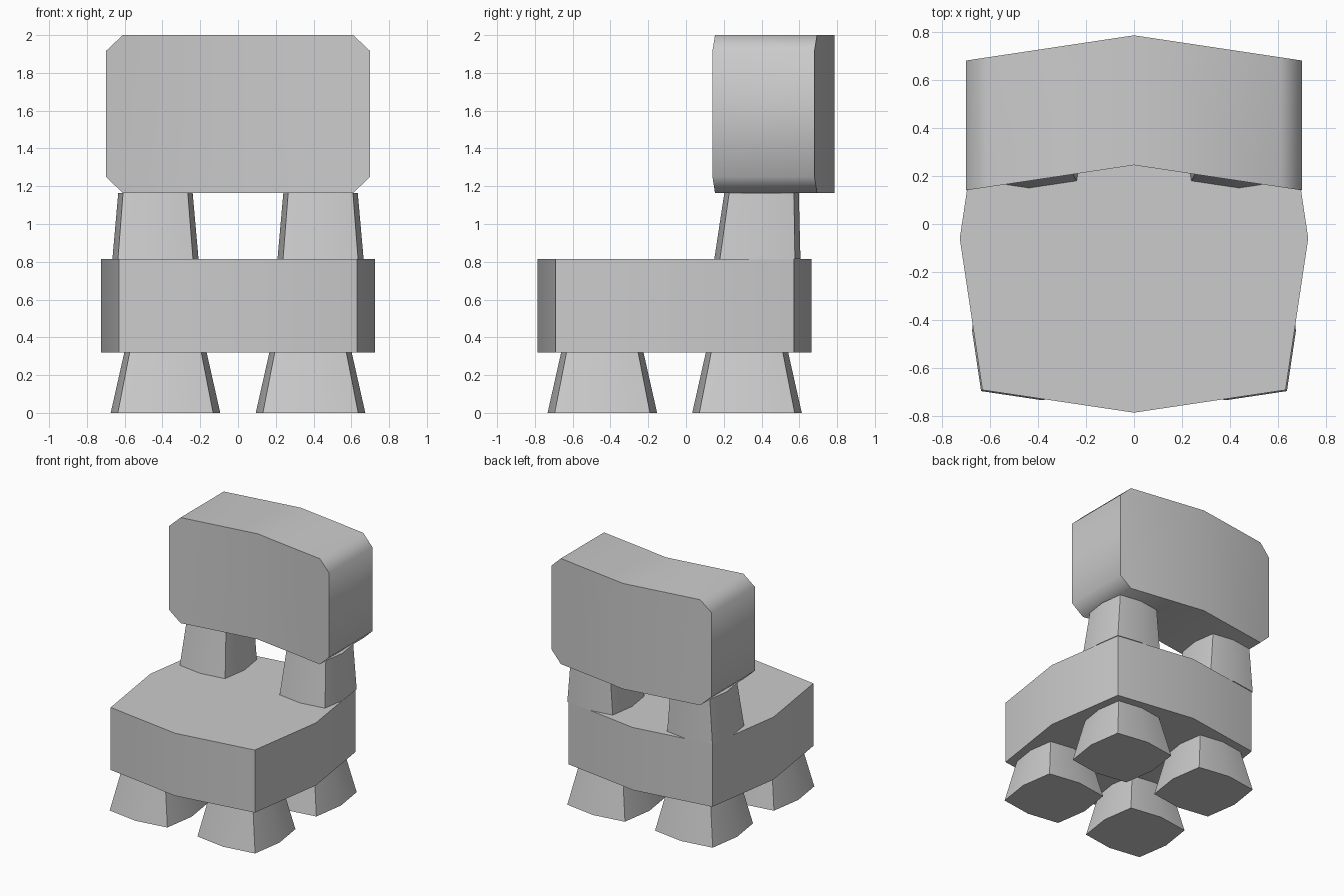
import bpy, bmesh, math

if "Cube" in bpy.data.objects:
    bpy.data.objects.remove(bpy.data.objects["Cube"])


def finish(name, bm):
    bmesh.ops.recalc_face_normals(bm, faces=bm.faces)
    mesh = bpy.data.meshes.new(name)
    bm.to_mesh(mesh)
    bm.free()
    ob = bpy.data.objects.new(name, mesh)
    bpy.context.collection.objects.link(ob)
    bpy.ops.object.select_all(action='DESELECT')
    ob.select_set(True)
    bpy.context.view_layer.objects.active = ob
    bpy.ops.object.shade_smooth_by_angle(angle=math.radians(60))
    return ob


def loft(bm, ring_a, ring_b, skip=()):
    """Two capped rings joined by quads."""
    a = [bm.verts.new(p) for p in ring_a]
    b = [bm.verts.new(p) for p in ring_b]
    bm.faces.new(a[::-1])
    bm.faces.new(b)
    n = len(a)
    for i in range(n):
        if i not in skip:
            j = (i + 1) % n
            bm.faces.new((a[i], a[j], b[j], b[i]))


def puffed_square(cx, cy, hx, hy, z, k=0.87):
    """Square whose sides bulge to a point at the middle."""
    pts = [(-k, -k), (0, -1), (k, -k), (1, 0), (k, k), (0, 1), (-k, k), (-1, 0)]
    return [(cx + hx * u, cy + hy * v, z) for u, v in pts]


def block(name, bottom, top):
    bm = bmesh.new()
    loft(bm, puffed_square(*bottom), puffed_square(*top))
    return finish(name, bm)


# Seat
block("seat", (0, -0.06, 0.725, 0.725, 0.32), (0, -0.06, 0.725, 0.725, 0.815))

# Legs and backrest posts, left and right
for side, s in (("left", -1), ("right", 1)):
    for label, y in (("front", -0.443), ("back", 0.323)):
        block(f"{label}_leg_{side}",
              (s * 0.384, y, 0.29, 0.29, 0), (s * 0.384, y, 0.218, 0.218, 0.32))
    block(f"back_post_{side}",
          (s * 0.437, 0.378, 0.228, 0.228, 0.815),
          (s * 0.437, 0.4, 0.197, 0.197, 1.165))

# Backrest: chamfered half panel, bent along the middle, then mirrored
half = [(0, 1.165), (0.61, 1.165), (0.70, 1.25), (0.70, 1.915), (0.61, 2.0), (0, 2.0)]
bm = bmesh.new()
loft(bm, [(x, 0.245 - 0.15 * x, z) for x, z in half],
     [(x, 0.785 - 0.15 * x, z) for x, z in half], skip=(5,))
bmesh.ops.mirror(bm, geom=bm.verts[:] + bm.edges[:] + bm.faces[:],
                 axis='X', merge_dist=0.001)
bmesh.ops.remove_doubles(bm, verts=bm.verts, dist=0.001)
finish("backrest", bm)
